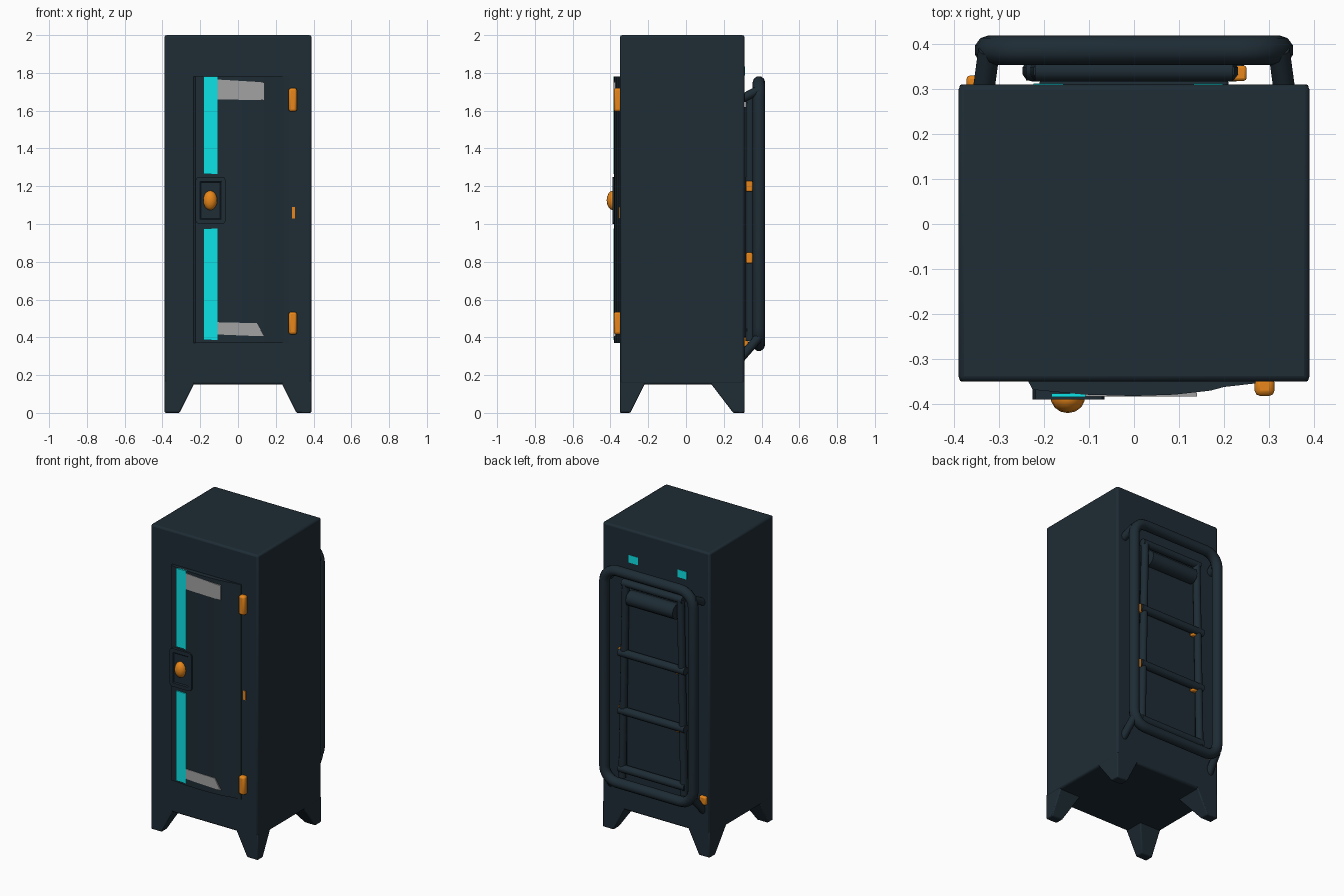
import bpy, bmesh, math
from mathutils import Vector

if "Cube" in bpy.data.objects:
    bpy.data.objects.remove(bpy.data.objects["Cube"])


def material(name, rgb):
    m = bpy.data.materials.new(name)
    m.diffuse_color = (*rgb, 1)
    m.use_nodes = True
    m.node_tree.nodes["Principled BSDF"].inputs["Base Color"].default_value = m.diffuse_color
    return m


DARK = material("dark slate", (0.013, 0.025, 0.035))
CYAN = material("cyan glow", (0.004, 0.80, 0.83))
ORANGE = material("orange", (0.80, 0.24, 0.010))
GREY = material("light grey", (0.36, 0.36, 0.36))


def finish(bm, name, mat, bevel=0, segments=2):
    bmesh.ops.recalc_face_normals(bm, faces=bm.faces)
    me = bpy.data.meshes.new(name)
    bm.to_mesh(me)
    bm.free()
    ob = bpy.data.objects.new(name, me)
    bpy.context.collection.objects.link(ob)
    me.materials.append(mat)
    if bevel:
        mod = ob.modifiers.new("Bevel", 'BEVEL')
        mod.width, mod.segments = bevel, segments
    bpy.ops.object.select_all(action='DESELECT')
    ob.select_set(True)
    bpy.context.view_layer.objects.active = ob
    bpy.ops.object.shade_smooth_by_angle(angle=math.radians(35))
    return ob


def box_bm(lo, hi):
    bm = bmesh.new()
    bmesh.ops.create_cube(bm, size=1)
    for v in bm.verts:
        v.co = [(lo[i] + hi[i]) / 2 + v.co[i] * (hi[i] - lo[i]) for i in range(3)]
    return bm


def box(name, lo, hi, mat, bevel=0, segments=2):
    return finish(box_bm(lo, hi), name, mat, bevel, segments)


def prism(name, pts, direction, mat, bevel=0):
    bm = bmesh.new()
    f = bm.faces.new([bm.verts.new(p) for p in pts])
    r = bmesh.ops.extrude_face_region(bm, geom=[f])
    bmesh.ops.translate(bm, vec=direction,
                        verts=[v for v in r["geom"] if isinstance(v, bmesh.types.BMVert)])
    return finish(bm, name, mat, bevel)


def tube(name, pts, radius, mat, cyclic=False):
    cu = bpy.data.curves.new(name, 'CURVE')
    cu.dimensions = '3D'
    cu.bevel_depth, cu.bevel_resolution, cu.use_fill_caps = radius, 3, True
    sp = cu.splines.new('POLY')
    sp.points.add(len(pts) - 1)
    for p, co in zip(sp.points, pts):
        p.co = (*co, 1)
    sp.use_cyclic_u = cyclic
    sp.use_smooth = True
    ob = bpy.data.objects.new(name, cu)
    bpy.context.collection.objects.link(ob)
    cu.materials.append(mat)
    return ob


def round_rect(hx, z0, z1, y, r, n=5):
    pts = []
    for k, (cx, cz) in enumerate([(hx - r, z1 - r), (-hx + r, z1 - r),
                                  (-hx + r, z0 + r), (hx - r, z0 + r)]):
        for i in range(n + 1):
            a = math.pi / 2 * (k + i / n)
            pts.append((cx + r * math.cos(a), y, cz + r * math.sin(a)))
    return pts


# Cabinet body
box("cabinet_body", (-0.39, -0.35, 0.15), (0.39, 0.31, 2.0), DARK, 0.012)

# Tapered corner legs, outer corner kept vertical
for sx, xn in ((-1, "left"), (1, "right")):
    for yo, top, foot, yn in ((-0.35, -0.21, -0.295, "front"), (0.31, 0.12, 0.25, "back")):
        bm = bmesh.new()
        rings = []
        for z, xi, yi in ((0, 0.31, foot), (0.17, 0.225, top)):
            rings.append([bm.verts.new((sx * x, y, z)) for x, y in
                          ((0.388, yo), (xi, yo), (xi, yi), (0.388, yi))])
        bm.faces.new(rings[0])
        bm.faces.new(rings[1])
        for i in range(4):
            j = (i + 1) % 4
            bm.faces.new((rings[0][i], rings[0][j], rings[1][j], rings[1][i]))
        finish(bm, f"{yn}_{xn}_leg", DARK, 0.006)

# Bulging front door
arc = [(-0.24, -0.34), (-0.225, -0.368), (-0.11, -0.379), (0.0, -0.382),
       (0.09, -0.379), (0.17, -0.370), (0.20, -0.362), (0.27, -0.354), (0.27, -0.34)]
prism("door", [(x, y, 0.37) for x, y in arc], (0, 0, 1.41), DARK)

# Cyan light strips and grey plates on the door
for z0, z1, n in ((0.385, 0.975, "lower"), (1.265, 1.78, "upper")):
    box(f"{n}_light_strip", (-0.183, -0.384, z0), (-0.108, -0.376, z1), CYAN)
prism("upper_grey_plate", [(x, -0.3835, z) for x, z in
      ((-0.108, 1.66), (0.14, 1.655), (0.14, 1.75), (-0.108, 1.765))], (0, 0.009, 0), GREY)
prism("lower_grey_plate", [(x, -0.3835, z) for x, z in
      ((-0.108, 0.415), (0.14, 0.405), (0.10, 0.475), (-0.108, 0.48))], (0, 0.009, 0), GREY)

# Latch housing: rounded plate with recessed middle
bm = box_bm((-0.225, -0.39, 1.0), (-0.065, -0.36, 1.25))
edges = [e for e in bm.edges if abs((e.verts[0].co - e.verts[1].co).y) > 0.01]
bmesh.ops.bevel(bm, geom=edges, offset=0.02, segments=2, affect='EDGES', profile=0.5)
front = min(bm.faces, key=lambda f: f.calc_center_median().y)
bmesh.ops.inset_region(bm, faces=[front], thickness=0.025)
bmesh.ops.inset_region(bm, faces=[front], thickness=0.006, depth=-0.006)
finish(bm, "latch_housing", DARK)

# Orange knob
bm = bmesh.new()
bmesh.ops.create_uvsphere(bm, u_segments=14, v_segments=8, radius=1)
for v in bm.verts:
    v.co = Vector((-0.147, -0.386, 1.125)) + Vector((v.co.x * 0.038, v.co.y * 0.034, v.co.z * 0.052))
finish(bm, "latch_knob", ORANGE)

# Door hinges
for z0, z1, n in ((1.595, 1.72, "upper"), (0.415, 0.535, "lower")):
    box(f"{n}_hinge", (0.268, -0.382, z0), (0.312, -0.34, z1), ORANGE, 0.012)
box("middle_hinge", (0.285, -0.354, 1.03), (0.302, -0.345, 1.09), ORANGE)

# Back panel and flush indicator lights
box("back_panel", (-0.21, 0.30, 0.40), (0.21, 0.322, 1.62), DARK, 0.008)
for x in (-0.19, 0.165):
    box("back_light", (x - 0.033, 0.304, 1.785), (x + 0.033, 0.312, 1.835), CYAN)

# Outer tube frame on the back with standoffs
tube("back_outer_frame", round_rect(0.322, 0.36, 1.75, 0.386, 0.09), 0.033, DARK, True)
for s in (-1, 1):
    for za, zb in ((1.66, 1.71), (0.29, 0.40)):
        tube("frame_standoff", [(s * 0.335, 0.29, za), (s * 0.322, 0.385, zb)], 0.024, DARK)

# Inner ladder: rails, rungs, roll and orange clips
for s in (-1, 1):
    tube("ladder_rail", [(s * 0.225, 0.34, 0.38), (s * 0.20, 0.34, 1.66)], 0.024, DARK)
for z in (0.82, 1.20):
    box("outer_ladder_clip", (0.21, 0.318, z - 0.028), (0.25, 0.352, z + 0.028), ORANGE, 0.006)
    box("inner_ladder_clip", (-0.20, 0.32, z - 0.036), (-0.165, 0.35, z), ORANGE, 0.006)
for z in (0.44, 0.82, 1.20):
    tube("ladder_rung", [(-0.24, 0.345, z), (0.24, 0.345, z)], 0.026, DARK)
tube("ladder_top_roll", [(-0.17, 0.335, 1.57), (0.17, 0.335, 1.57)], 0.05, DARK)
tube("ladder_top_bar", [(-0.22, 0.34, 1.66), (0.22, 0.34, 1.66)], 0.024, DARK)

# Small orange catch at the lower back corner
box("back_catch", (-0.372, 0.30, 0.345), (-0.325, 0.33, 0.40), ORANGE, 0.008)
